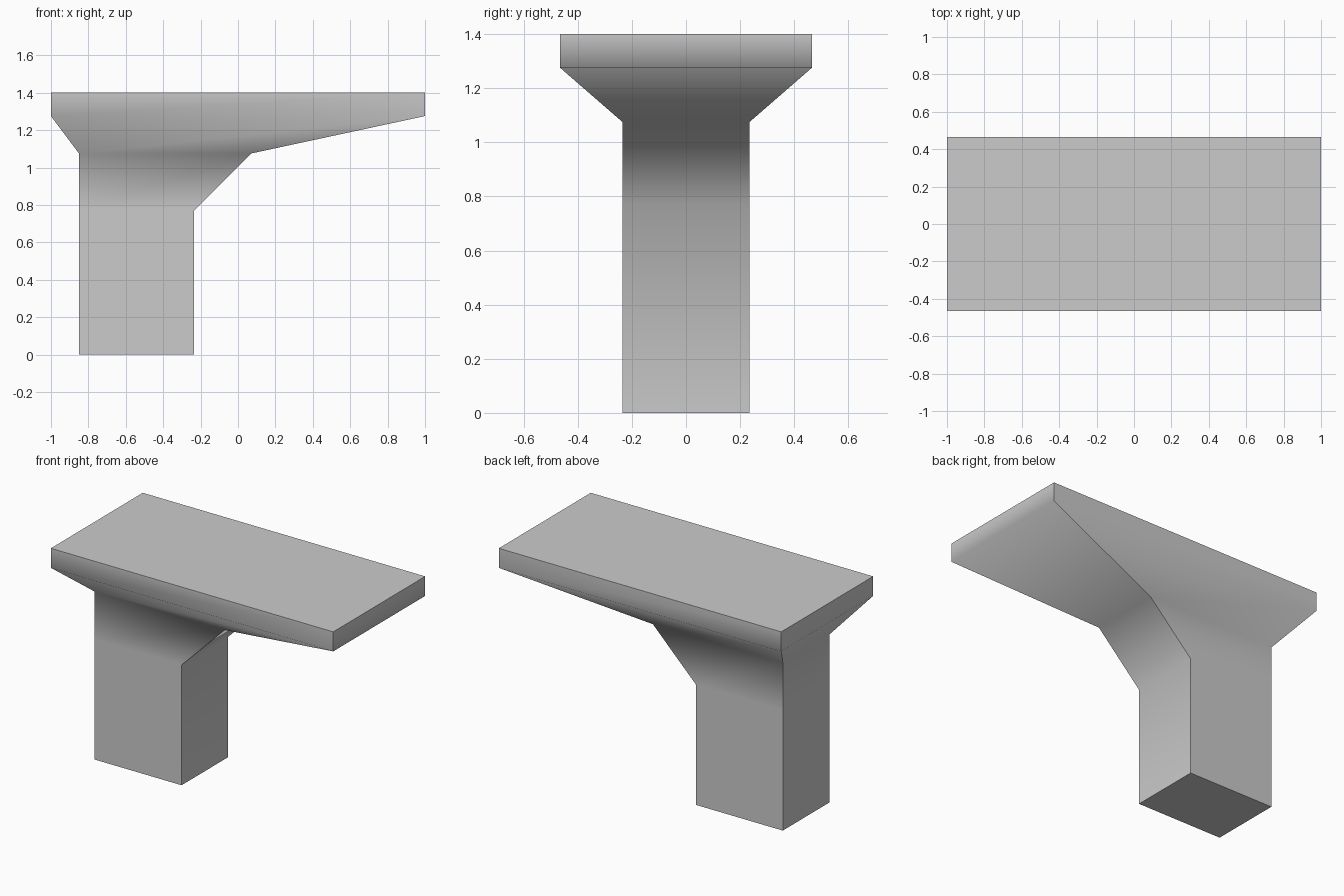
import bpy
import bmesh

cube = bpy.data.objects.get("Cube")
if cube:
    bpy.data.objects.remove(cube, do_unlink=True)


def flat_material(name, colour):
    mat = bpy.data.materials.new(name)
    mat.use_nodes = True
    mat.diffuse_color = colour
    mat.node_tree.nodes["Principled BSDF"].inputs["Base Color"].default_value = colour
    return mat


concrete = flat_material("light grey concrete", (0.6, 0.6, 0.6, 1))

# Rectangular cross-sections from foot to deck: height, left x, right x, half depth
SECTIONS = [
    (0.00, -0.85, -0.235, 0.235),
    (0.77, -0.85, -0.235, 0.235),
    (1.075, -0.85, 0.07, 0.235),
    (1.275, -1.0, 1.0, 0.465),
    (1.40, -1.0, 1.0, 0.465),
]

# Loft the column, bracket and deck as one solid
bm = bmesh.new()
rings = []
for z, x0, x1, d in SECTIONS:
    corners = [(x0, -d), (x1, -d), (x1, d), (x0, d)]
    rings.append([bm.verts.new((x, y, z)) for x, y in corners])

bm.faces.new(reversed(rings[0]))
bm.faces.new(rings[-1])
for low, high in zip(rings, rings[1:]):
    for i in range(4):
        j = (i + 1) % 4
        bm.faces.new((low[i], low[j], high[j], high[i]))

# Smooth the folds between sections; keep corners, foot and deck rims sharp
caps = (SECTIONS[0][0], SECTIONS[-1][0])
for face in bm.faces:
    face.smooth = True
for edge in bm.edges:
    a, b = (v.co.z for v in edge.verts)
    at_cap = any(abs(a - z) < 0.001 for z in caps)
    edge.smooth = abs(a - b) < 0.001 and not at_cap

mesh = bpy.data.meshes.new("cantilever_pier")
bm.to_mesh(mesh)
bm.free()
mesh.materials.append(concrete)
pier = bpy.data.objects.new("cantilever_pier", mesh)
bpy.context.collection.objects.link(pier)
